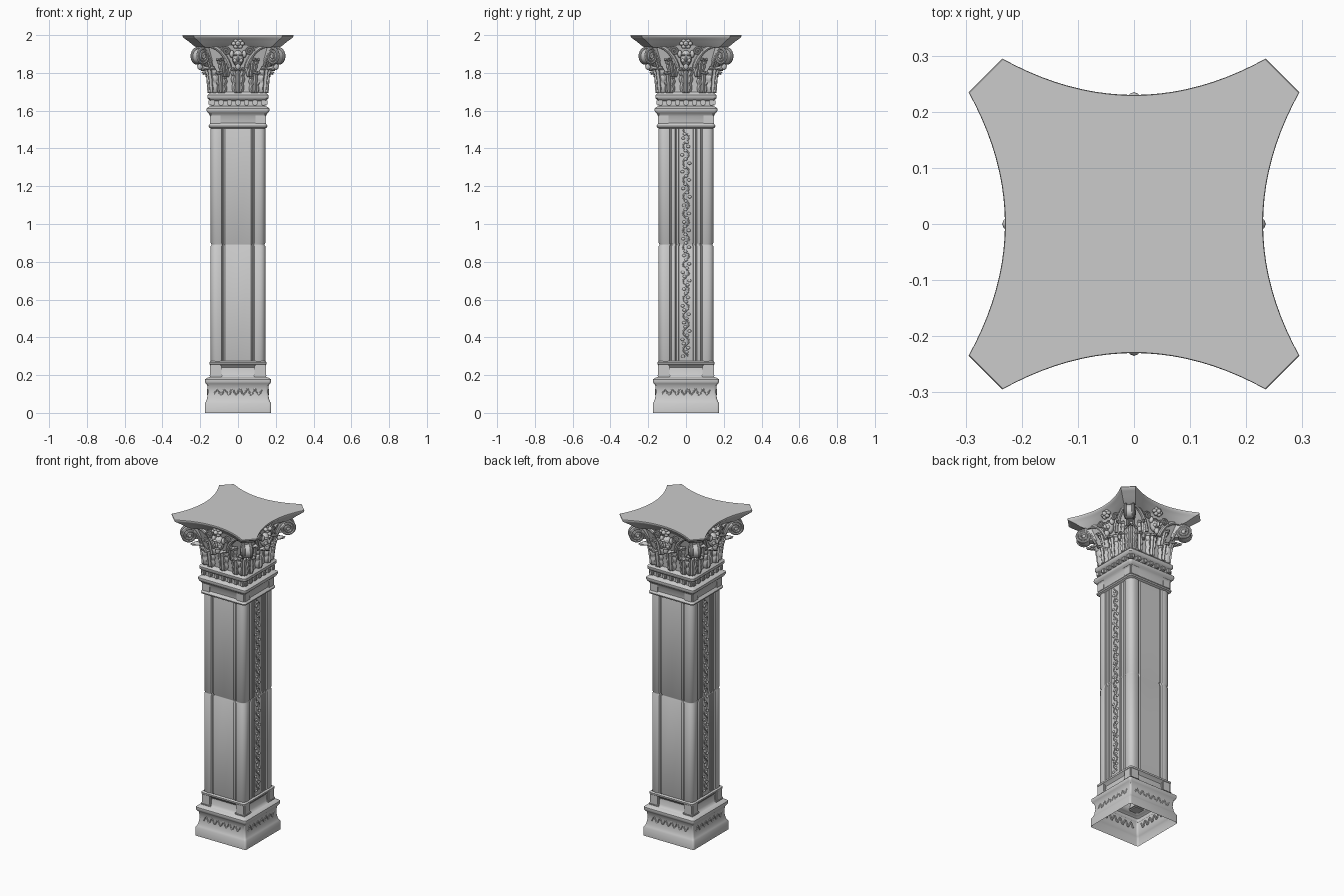
import bpy, bmesh, math, random
from mathutils import Matrix, Vector

random.seed(4)
cube = bpy.data.objects.get("Cube")
if cube:
    bpy.data.objects.remove(cube)

stone = bpy.data.materials.new("grey_stone")
stone.use_nodes = True
GREY = (0.6, 0.6, 0.6, 1)
stone.diffuse_color = GREY
stone.node_tree.nodes["Principled BSDF"].inputs["Base Color"].default_value = GREY
QUARTERS = [math.radians(90 * k) for k in range(4)]
DIAGONALS = [a + math.radians(45) for a in QUARTERS]


def place(name, mesh, angles=(0,), thick=0):
    """Link a mesh once for every angle around the column axis."""
    mesh.materials.clear()
    mesh.materials.append(stone)
    for i, a in enumerate(angles):
        ob = bpy.data.objects.new(name if i == 0 else f"{name}_{i + 1}", mesh)
        ob.rotation_euler.z = a
        bpy.context.collection.objects.link(ob)
        if thick:
            ob.modifiers.new("thickness", "SOLIDIFY").thickness = thick
        bpy.ops.object.select_all(action="DESELECT")
        ob.select_set(True)
        bpy.context.view_layer.objects.active = ob
        if i == 0:
            bpy.ops.object.shade_smooth_by_angle(angle=math.radians(40))


def finish(name, bm, angles=(0,), thick=0):
    bmesh.ops.recalc_face_normals(bm, faces=bm.faces)
    mesh = bpy.data.meshes.new(name)
    bm.to_mesh(mesh)
    bm.free()
    place(name, mesh, angles, thick)


def loft(name, rings, cap=False):
    bm = bmesh.new()
    rows = [[bm.verts.new(p) for p in ring] for ring in rings]
    for low, high in zip(rows, rows[1:]):
        for i in range(len(low)):
            j = (i + 1) % len(low)
            bm.faces.new((low[i], low[j], high[j], high[i]))
    if cap:
        bm.faces.new(rows[-1])
    finish(name, bm)


def ring_of(sides, z, s=1):
    """Turn a front outline (t, depth) into a closed four-sided ring."""
    pts = []
    for k, a in enumerate(QUARTERS):
        turn = Matrix.Rotation(a, 3, "Z")
        pts += [turn @ Vector((t * s, -d * s, z)) for t, d in sides[k % len(sides)]]
    return pts


def corner(half, r, n=5):
    c = half - r
    return [(c + r * math.sin(i / n * math.pi / 2), c + r * math.cos(i / n * math.pi / 2))
            for i in range(1, n)]


def square_loft(name, profile, r=0.012, cap=False):
    loft(name, [ring_of([[(r - h, h), (h - r, h)] + corner(h, r)], z) for z, h in profile], cap)


def tube(name, pts, radius, angles):
    cu = bpy.data.curves.new(name, "CURVE")
    cu.dimensions = "3D"
    cu.bevel_depth, cu.bevel_resolution, cu.use_fill_caps = radius, 2, True
    sp = cu.splines.new("POLY")
    sp.points.add(len(pts) - 1)
    for p, co in zip(sp.points, pts):
        p.co = (*co, 1)
    ob = bpy.data.objects.new("temp", cu)
    mesh = bpy.data.meshes.new_from_object(ob)
    bpy.data.objects.remove(ob)
    mesh.name = name
    place(name, mesh, angles)


def blob(bm, loc, size):
    bmesh.ops.create_uvsphere(bm, u_segments=12, v_segments=8, radius=1,
                              matrix=Matrix.Translation(loc) @ Matrix.Diagonal((*size, 1)))


def box(bm, loc, size):
    bmesh.ops.create_cube(bm, size=1, matrix=Matrix.Translation(loc) @ Matrix.Diagonal((*size, 1)))


def leaf(name, t, z0, height, width, out, lean, curl, angles, skew=0):
    """Lobed acanthus leaf whose tip rolls outward."""
    nu, nv = 28, 12
    bm = bmesh.new()
    rows = []
    for i in range(nu + 1):
        u = i / nu
        w = width * (0.7 + 0.6 * u) * math.sqrt(max(0.03, 1 - u ** 4))
        w *= 0.72 + 0.28 * abs(math.sin(u * 5 * math.pi))
        row = []
        for j in range(nv + 1):
            v = 2 * j / nv - 1
            relief = 0.005 * math.cos(v * 3 * math.pi) - 0.012 * v * v
            row.append(bm.verts.new((t + skew * u + w * v,
                                     -(out + lean * u + curl * u ** 5 + relief),
                                     z0 + height * math.sin(u * 1.95) - 0.012 * abs(v) * u)))
        rows.append(row)
    for a, b in zip(rows, rows[1:]):
        for j in range(nv):
            bm.faces.new((a[j], a[j + 1], b[j + 1], b[j]))
    finish(name, bm, angles, 0.008)


# Base, open underneath, and the pedestal below the shaft
square_loft("base", [(0, .176), (.05, .176), (.06, .17), (.075, .164), (.11, .159), (.145, .162),
                     (.155, .17), (.165, .175), (.178, .174), (.185, .165), (.19, .15)])
square_loft("pedestal", [(.185, .158), (.19, .146), (.205, .138), (.24, .134),
                         (.25, .142), (.258, .151), (.268, .152), (.274, .142)])

# Shaft in two drums, with rounded corner pilasters and side strips
front_half = [(0, .142), (.07, .142), (.077, .134), (.082, .134), (.087, .142), (.1, .145), (.115, .145)]
side_half = [(0, .136), (.036, .136), (.039, .143), (.05, .143), (.053, .136), (.058, .142),
             (.076, .142), (.079, .134), (.084, .134), (.088, .142), (.1, .145), (.115, .145)]
sides = [[(-t, d) for t, d in reversed(h[1:])] + h + corner(.145, .03) for h in (front_half, side_half)]
loft("shaft", [ring_of(sides, z, s) for z, s in
               ((.265, .97), (.275, 1), (.882, 1), (.889, .97), (.893, .97), (.9, 1), (1.51, 1), (1.525, .97))])

# Corner blocks on the pedestal and the necking
for name, z0, z1 in (("pedestal_block", .19, .262), ("necking_block", 1.525, 1.59)):
    bm = bmesh.new()
    for sx in (-1, 1):
        for sy in (-1, 1):
            for k, h in ((0, .062), (1, .072)):
                low = z0 if k == 0 else (z0 if z0 < 1 else z1 - .014)
                high = z1 if k == 0 else low + .014
                box(bm, (sx * .118, sy * .118, (low + high) / 2), (h, h, high - low))
    bmesh.ops.bevel(bm, geom=bm.edges[:], offset=.006, segments=2, affect="EDGES")
    finish(name, bm)

# Carved vine on the two side strips
z_values = [.3 + .005 * i for i in range(241)]
tube("side_vine", [(.016 * math.sin(z * 70), -.137, z) for z in z_values], .004, QUARTERS[1::2])
bm = bmesh.new()
for i in range(54):
    z = .3 + i * .0222
    blob(bm, (-.015 * math.sin(z * 70) + random.uniform(-.006, .006), -.137, z), (.01, .006, .008))
finish("side_vine_leaves", bm, QUARTERS[1::2])

# Low carved frieze around the base
tube("base_frieze", [(.0035 * i, -.158, .11 + .016 * math.sin(i * .55)) for i in range(-36, 37)],
     .005, QUARTERS)

# Necking, astragals and dentils
square_loft("necking", [(1.505, .142), (1.512, .154), (1.52, .156), (1.528, .15), (1.535, .143), (1.57, .147),
                        (1.585, .155), (1.592, .163), (1.602, .167), (1.612, .166), (1.62, .155), (1.625, .14),
                        (1.65, .14), (1.658, .154), (1.668, .162), (1.682, .162), (1.692, .152), (1.7, .145)], .016)
bm = bmesh.new()
for i in range(7):
    box(bm, (-.135 + .045 * i, -.143, 1.643), (.025, .028, .03))
bmesh.ops.bevel(bm, geom=bm.edges[:], offset=.005, segments=2, affect="EDGES")
finish("dentils", bm, QUARTERS)

# Capital bell and concave-sided abacus
square_loft("capital_bell", [(1.69, .14), (1.75, .142), (1.82, .152), (1.88, .168), (1.96, .19)], .03)
steps = [-.235 + .47 * i / 20 for i in range(21)]
hollow = [[(t, .23 + .065 * (abs(t) / .235) ** 2) for t in steps]]
loft("abacus", [ring_of(hollow, z, s) for z, s in
                ((1.935, .74), (1.945, .8), (1.965, .88), (1.98, .95), (1.988, .985), (1.996, 1), (2, .995))], True)

# Acanthus leaves
leaf("centre_leaf", 0, 1.695, .135, .036, .149, .018, .03, QUARTERS)
for s, label in ((-1, "left"), (1, "right")):
    leaf(f"{label}_leaf", s * .088, 1.695, .115, .034, .149, .014, .026, QUARTERS, s * .012)
    leaf(f"{label}_upper_leaf", s * .068, 1.78, .1, .026, .158, .02, .025, QUARTERS, s * .025)
    # Stalk that sweeps up toward the corner scroll
    stalk = [(s * (.045 + .13 * u ** 1.4), -(.165 + .035 * u), 1.83 + .115 * math.sin(u * 1.7))
             for u in [i / 16 for i in range(17)]]
    tube(f"{label}_stalk", stalk, .012, QUARTERS)
    # Small curl beside the mask
    curl = [(s * (.062 + .022 * (1 - i / 32) * math.cos(i * .36)), -.196,
             1.915 + .022 * (1 - i / 32) * math.sin(i * .36)) for i in range(30)]
    tube(f"{label}_inner_curl", curl, .006, QUARTERS)
leaf("corner_leaf", 0, 1.695, .14, .036, .195, .03, .045, DIAGONALS)

# Corner scrolls: a spiral rib on each cheek of a solid drum
centre_d, centre_z = .283, 1.887
for s, label in ((-1, "left"), (1, "right")):
    path = [(s * .018, -(.2 + .083 * u), 1.80 + .13 * math.sin(u * math.pi / 2))
            for u in [i / 10 for i in range(10)]]
    for i in range(49):
        r = .043 - .034 * i / 48
        a = math.pi / 2 - i / 48 * 4.5 * math.pi
        path.append((s * (.021 + .008 * i / 48), -(centre_d + r * math.cos(a)), centre_z + r * math.sin(a)))
    tube(f"{label}_scroll_rib", path, .008, DIAGONALS)
bm = bmesh.new()
bmesh.ops.create_cone(bm, cap_ends=True, segments=28, radius1=.04, radius2=.04, depth=.042,
                      matrix=Matrix.Translation((0, -centre_d, centre_z)) @ Matrix.Rotation(math.pi / 2, 4, "Y"))
box(bm, (0, -.235, 1.9), (.04, .09, .08))
for s in (-1, 1):
    blob(bm, (s * .028, -centre_d, centre_z), (.009, .012, .012))
finish("corner_scroll", bm, DIAGONALS)

# Carved mask and flower at the middle of each face
bm = bmesh.new()
blob(bm, (0, -.185, 1.877), (.03, .028, .043))
blob(bm, (0, -.213, 1.872), (.007, .012, .016))
blob(bm, (0, -.2, 1.836), (.014, .016, .022))
for s in (-1, 1):
    blob(bm, (s * .014, -.207, 1.895), (.013, .009, .006))
    blob(bm, (s * .016, -.203, 1.866), (.01, .01, .011))
    blob(bm, (s * .009, -.209, 1.85), (.011, .008, .005))
    blob(bm, (s * .033, -.19, 1.9), (.012, .016, .02))
finish("face_mask", bm, QUARTERS)
bm = bmesh.new()
blob(bm, (0, -.215, 1.955), (.014, .02, .014))
for i in range(6):
    a = i * math.pi / 3
    blob(bm, (.022 * math.cos(a), -.207, 1.955 + .018 * math.sin(a)), (.013, .014, .011))
finish("abacus_flower", bm, QUARTERS)
